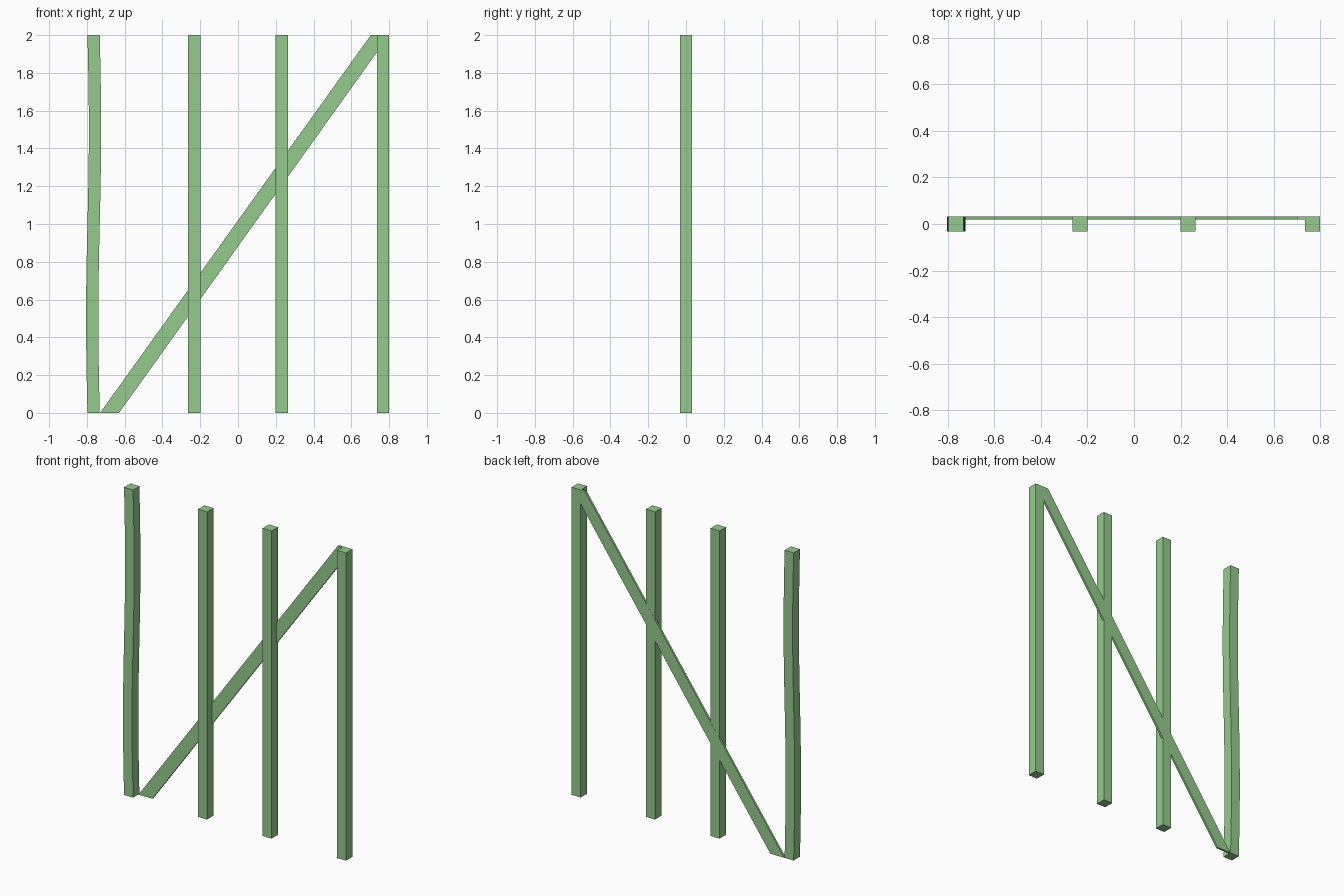
import bpy, bmesh, math

if "Cube" in bpy.data.objects:
    bpy.data.objects.remove(bpy.data.objects["Cube"])

green = bpy.data.materials.new("soft_green")
green.diffuse_color = (0.30, 0.60, 0.265, 1)
green.use_nodes = True
green.node_tree.nodes["Principled BSDF"].inputs["Base Color"].default_value = green.diffuse_color

W, H = 0.065, 2.0      # post thickness, height


def make(name, bm):
    bmesh.ops.recalc_face_normals(bm, faces=bm.faces)
    me = bpy.data.meshes.new(name)
    bm.to_mesh(me)
    bm.free()
    me.materials.append(green)
    ob = bpy.data.objects.new(name, me)
    bpy.context.collection.objects.link(ob)
    return ob


def post(name, x, segs=1, sway=0.0):
    """Square post lofted in rings, optionally swaying sideways in a wave."""
    bm = bmesh.new()
    rings = []
    h = W / 2
    for i in range(segs + 1):
        z = H * i / segs
        cx = x - sway * math.sin(math.pi * z)
        rings.append([bm.verts.new((cx + a * h, b * h, z))
                      for a, b in ((-1, -1), (1, -1), (1, 1), (-1, 1))])
    for lo, hi in zip(rings, rings[1:]):
        for k in range(4):
            j = (k + 1) % 4
            bm.faces.new((lo[k], lo[j], hi[j], hi[k]))
    bm.faces.new(rings[0][::-1])
    bm.faces.new(rings[-1])
    return make(name, bm)


# Upright posts: the left one is slightly warped
post("warped_post", -0.7645, segs=20, sway=0.0075)
post("inner_post_left", -0.232)
post("inner_post_right", 0.232)
post("right_post", 0.7675)

# Diagonal brace: thin slanted board flush with the back of the posts
bm = bmesh.new()
outline = ((-0.73, 0), (-0.63, 0), (0.80, H), (0.703, H))
face = bm.faces.new([bm.verts.new((x, 0.02, z)) for x, z in outline])
ext = bmesh.ops.extrude_face_region(bm, geom=[face])
for v in ext["geom"]:
    if isinstance(v, bmesh.types.BMVert):
        v.co.y = 0.033
make("diagonal_brace", bm)
